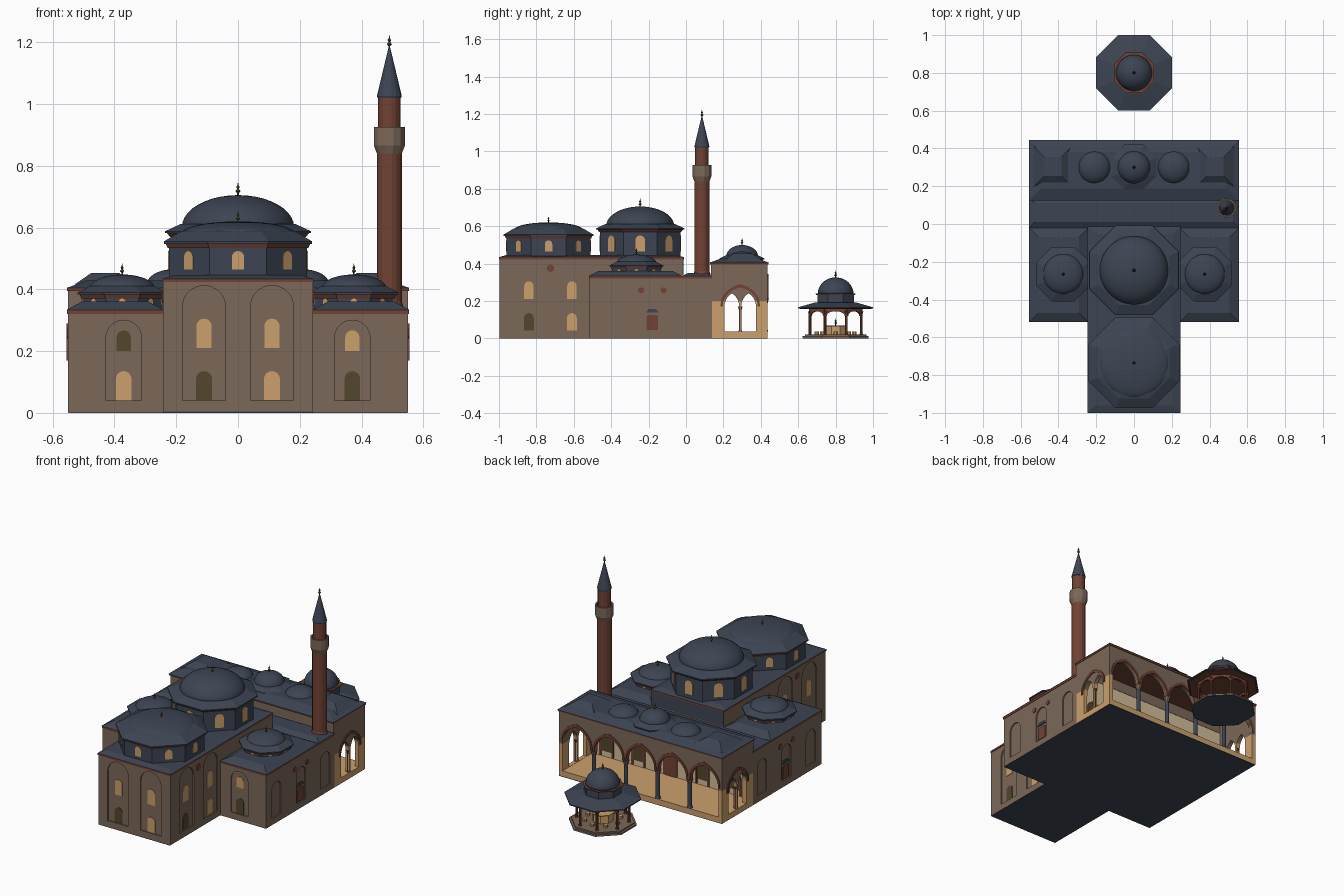
import bpy, bmesh, math
from math import pi, cos, sin, sqrt
from mathutils import Matrix, Vector

if "Cube" in bpy.data.objects:
    bpy.data.objects.remove(bpy.data.objects["Cube"])

def material(name, rgb):
    m = bpy.data.materials.new(name)
    m.diffuse_color = (*rgb, 1)
    m.use_nodes = True
    m.node_tree.nodes["Principled BSDF"].inputs["Base Color"].default_value = m.diffuse_color
    return m

STONE = material("brown stone", (0.20, 0.14, 0.10))
LEAD = material("lead roof", (0.046, 0.059, 0.086))
BRICK = material("red brick", (0.165, 0.055, 0.034))
TAN = material("tan limestone", (0.60, 0.35, 0.15))
PLASTER = material("pale plaster", (0.66, 0.52, 0.32))
BRONZE = material("olive bronze", (0.085, 0.062, 0.025))

def mesh_object(name, verts, faces, mat, smooth=False):
    me = bpy.data.meshes.new(name)
    me.from_pydata(verts, [], faces)
    bm = bmesh.new()
    bm.from_mesh(me)
    bmesh.ops.remove_doubles(bm, verts=bm.verts, dist=1e-5)
    bmesh.ops.recalc_face_normals(bm, faces=bm.faces)
    bm.to_mesh(me)
    bm.free()
    me.materials.append(mat)
    for p in me.polygons:
        p.use_smooth = smooth
    ob = bpy.data.objects.new(name, me)
    bpy.context.collection.objects.link(ob)
    return ob

def block(name, x0, x1, y0, y1, z0, z1, mat, inset=0):
    """Box, or hipped frustum when inset > 0."""
    i = inset
    v = [(x0, y0, z0), (x1, y0, z0), (x1, y1, z0), (x0, y1, z0),
         (x0 + i, y0 + i, z1), (x1 - i, y0 + i, z1), (x1 - i, y1 - i, z1), (x0 + i, y1 - i, z1)]
    f = [(3, 2, 1, 0), (4, 5, 6, 7)] + [(k, (k + 1) % 4, (k + 1) % 4 + 4, k + 4) for k in range(4)]
    return mesh_object(name, v, f, mat)

def lathe(name, profile, n, loc, mat, smooth=False):
    """Closed turned shape; an octagon is sized by its flat sides."""
    k = 1 / cos(pi / n) if n <= 8 else 1
    pts = [(0, profile[0][1])] + list(profile) + [(0, profile[-1][1])]
    v = [(loc[0] + r * k * cos(2 * pi * (j + .5) / n), loc[1] + r * k * sin(2 * pi * (j + .5) / n), z)
         for r, z in pts for j in range(n)]
    f = [(i * n + j, i * n + (j + 1) % n, (i + 1) * n + (j + 1) % n, (i + 1) * n + j)
         for i in range(len(pts) - 1) for j in range(n)]
    return mesh_object(name, v, f, mat, smooth)

def dome(name, r, z, h, loc, n=32):
    prof = [(r * cos(t * pi / 20), z + h * sin(t * pi / 20)) for t in range(11)]
    return lathe(name, prof, n, loc, LEAD, True)

def finial(name, z, h, loc):
    prof = [(.06, 0), (.06, .2), (.2, .35), (.06, .5), (.14, .65), (.05, .78), (.01, 1)]
    lathe(name, [(r * h, z + q * h) for r, q in prof], 10, loc, BRONZE)

def arch(w, z0, zs, za, point=0.0, n=8):
    """Arch outline: width, sill, springing and crown heights, pointedness."""
    c, a1 = point, math.acos(point / (1 + point))
    k = (za - zs) / sqrt(1 + 2 * c)
    half = [(w / 2 * ((1 + c) * cos(a1 * i / n) - c), zs + k * (1 + c) * sin(a1 * i / n)) for i in range(n + 1)]
    right = [(w / 2, z0)] + half
    return right + [(-x, z) for x, z in reversed(right[:-1])]

def prism(name, pts, loc, ang, d0, d1, mat):
    """Extrude a wall outline between two depths (outward positive)."""
    m = Matrix.Translation(Vector((*loc, 0))) @ Matrix.Rotation(ang, 4, 'Z')
    n = len(pts)
    v = [m @ Vector((x, -d, z)) for d in (d0, d1) for x, z in pts]
    f = [tuple(range(n)), tuple(range(2 * n - 1, n - 1, -1))]
    f += [(i, (i + 1) % n, (i + 1) % n + n, i + n) for i in range(n)]
    return mesh_object(name, v, f, mat)

def arch_band(name, inner, outer, loc, ang, d0, d1, mat):
    m = Matrix.Translation(Vector((*loc, 0))) @ Matrix.Rotation(ang, 4, 'Z')
    n = len(inner)
    v = [m @ Vector((x, -d, z)) for d in (d0, d1) for ring in (inner, outer) for x, z in ring]
    f = [(0, n, 3 * n, 2 * n), (n - 1, 2 * n - 1, 4 * n - 1, 3 * n - 1)]
    for i in range(n - 1):
        for a, b in ((0, n), (n, 3 * n), (3 * n, 2 * n), (2 * n, 0)):
            f.append((a + i, a + i + 1, b + i + 1, b + i))
    mesh_object(name, v, f, mat)

def carve(ob, cutters):
    for c in cutters:
        md = ob.modifiers.new("cut", 'BOOLEAN')
        md.object, md.operation, md.solver = c, 'DIFFERENCE', 'EXACT'
    ev = ob.evaluated_get(bpy.context.evaluated_depsgraph_get())
    me = bpy.data.meshes.new_from_object(ev)
    ob.modifiers.clear()
    ob.data = me
    for c in cutters:
        bpy.data.objects.remove(c)

def disc(name, loc, ang, z, r):
    prism(name, [(r * cos(t * pi / 8), z + r * sin(t * pi / 8)) for t in range(16)], loc, ang, -.002, .004, BRICK)

def window(name, loc, ang, z0, z1, w, mat, d=-0.008):
    prism(name, arch(w, z0, z1 - w / 2, z1), loc, ang, d - .003, d + .003, mat)

R, L = pi / 2, -pi / 2
SIDES = ((1, R), (-1, L))

# Ground slabs seen from below
block("hall_base", -.24, .24, -.997, -.5, 0, .004, LEAD)
block("wing_base", -.548, .548, -.513, .437, 0, .004, LEAD)

# Side wings with blind arches
wing = block("wing_walls", -.55, .55, -.515, .14, .002, .325, STONE)
cuts = []
for s, a in SIDES:
    cuts.append(prism("cut", arch(.115, .04, .243, .30), (s * .37, -.515), 0, -.008, .02, STONE))
    for y in (-.415, -.18, .055):
        cuts.append(prism("cut", arch(.09, .04, .205, .25), (s * .55, y), a, -.008, .02, STONE))
    window("wing_lower_window", (s * .37, -.515), 0, .04, .135, .05, TAN if s < 0 else BRONZE)
    window("wing_upper_window", (s * .37, -.515), 0, .20, .267, .046, BRONZE if s < 0 else TAN)
    prism("side_door", arch(.06, .045, .12, .125), (s * .55, -.18), a, -.01, -.003, BRICK)
    prism("door_hood", [(-.035, .138), (.035, .138), (.02, .156), (-.02, .156)], (s * .55, -.18), a, -.01, -.002, LEAD)
    for y in (-.24, -.12):
        disc("wing_medallion", (s * .55, y), a, .257, .016)
carve(wing, cuts)

# Tall prayer hall
hall = block("prayer_hall_walls", -.242, .242, -.997, -.02, .002, .425, STONE)
cuts = []
for s, a in SIDES:
    places = [((s * .11, -.997), 0), ((s * .242, -.84), a), ((s * .242, -.61), a)]
    for k, (p, ang) in enumerate(places):
        cuts.append(prism("cut", arch(.138, .04, .345, .412), p, ang, -.008, .02, STONE))
        dark = (k == 0 and s < 0) or k == 1
        window("hall_lower_window", p, ang, .042, .135, .052, BRONZE if dark else TAN)
        window("hall_upper_window", p, ang, .21, .305, .05, TAN)
    disc("hall_medallion", (s * .242, -.725), a, .375, .02)
carve(hall, cuts)
block("hall_rear_lead", -.242, .242, -.02, -.014, .34, .424, LEAD)

# Cornices and roofs
block("wing_cornice", -.553, .553, -.518, .14, .32, .333, BRICK)
block("hall_cornice", -.245, .245, -1.0, -.012, .423, .434, BRICK)
block("hall_roof", -.246, .246, -1.0, -.012, .434, .446, LEAD, .04)
block("rear_strip_roof", -.555, .555, -.02, .14, .333, .35, LEAD, .03)
for s, a in SIDES:
    x0, x1 = sorted((s * .24, s * .556))
    block("wing_roof", x0, x1, -.52, -.02, .333, .36, LEAD, .05)

def drum(name, loc, ap, z0, z1, win, eave):
    """Octagonal drum with arched windows, brick cornice and lead eave."""
    lathe(name + "_drum", [(ap, z0), (ap, z1)], 8, loc, LEAD)
    lathe(name + "_cornice", [(ap + .004, z1 - .008), (eave - .004, z1 + .006)], 8, loc, BRICK)
    if win:
        for k in range(8):
            t = k * pi / 4
            p = (loc[0] + ap * sin(t), loc[1] - ap * cos(t))
            window(name + "_window", p, t, *win, TAN, 0)

# Main dome
c = (0, -.245)
drum("main_dome", c, .215, .43, .577, (.465, .55, .05), .235)
lathe("main_dome_eave", [(.237, .582), (.236, .588), (.185, .612)], 8, c, LEAD)
dome("main_dome_shell", .182, .602, .103, c, 40)
finial("main_dome_finial", .702, .045, c)

# Front low dome
c = (0, -.735)
drum("front_dome", c, .224, .43, .542, (.465, .524, .04), .238)
lathe("front_dome_eave", [(.24, .547), (.24, .555), (.19, .585), (.12, .605)], 8, c, LEAD)
dome("front_dome_shell", .185, .58, .04, c, 32)
finial("front_dome_finial", .617, .036, c)

# Wing domes
for s in (-1, 1):
    c = (s * .375, -.265)
    drum("wing_dome", c, .128, .335, .378, (.35, .37, .022), .142)
    lathe("wing_dome_eave", [(.144, .383), (.144, .39), (.105, .41)], 8, c, LEAD)
    dome("wing_dome_shell", .107, .402, .046, c)
    finial("wing_dome_finial", .446, .038, c)

# Portico floor, rear wall with door and windows
block("portico_floor", -.55, .55, .14, .437, .002, .036, TAN)
block("portico_rear_wall", -.54, .54, .138, .148, .03, .4, PLASTER)
for i in range(-2, 3):
    p = (i * .215, .148)
    top = .2 if i == 0 else .17
    window("portico_door" if i == 0 else "portico_window", p, pi, .036 if i == 0 else .07, top, .07, BRICK if i == 0 else BRONZE, .001)
    arch_band("portico_opening_trim", arch(.07, .04, top - .035, top), arch(.095, .04, top - .035, top + .013), p, pi, 0, .006, BRICK)

# Portico arcade on slim columns
arcade = block("portico_arcade", -.55, .55, .412, .437, .21, .4, STONE)
cuts = []
for i in range(-2, 3):
    p = (i * .215, .437)
    cuts.append(prism("cut", arch(.188, .1, .225, .325, .5), p, pi, -.05, .05, STONE))
    arch_band("arcade_brick_arch", arch(.188, .212, .225, .325, .5), arch(.212, .212, .225, .345, .5), p, pi, -.02, .004, BRICK)
    if i < 2:
        q = (i * .215 + .1075, .424)
        lathe("arcade_column", [(.017, .036), (.012, .05), (.012, .19)], 12, q, LEAD)
        lathe("arcade_capital", [(.012, .185), (.019, .212)], 8, q, STONE)
carve(arcade, cuts)

# Portico end walls with twin lancets: tan below, brown above
for s, a in SIDES:
    end = block("portico_end_wall", *sorted((s * .55, s * .525)), .14, .437, .034, .4, STONE)
    cuts = [prism("cut", arch(.08, .037, .165, .24, .5), (s * .55, y), a, -.06, .05, STONE) for y in (.245, .335)]
    carve(end, cuts)
    bm = bmesh.new()
    bm.from_mesh(end.data)
    bmesh.ops.bisect_plane(bm, geom=bm.verts[:] + bm.edges[:] + bm.faces[:], plane_co=(0, 0, .2), plane_no=(0, 0, 1))
    bm.to_mesh(end.data)
    bm.free()
    end.data.materials.clear()
    end.data.materials.append(STONE)
    end.data.materials.append(TAN)
    for f in end.data.polygons:
        f.material_index = 1 if f.center.z < .2 else 0
    arch_band("end_brick_arch", arch(.185, .17, .18, .272, .4), arch(.21, .17, .18, .29, .4), (s * .55, .29), a, -.002, .005, BRICK)
    lathe("end_wall_column", [(.009, .036), (.007, .05), (.007, .15), (.012, .17)], 10, (s * .538, .29), BRICK)

# Portico roof: hips, pyramids and three domes
block("portico_rear_upper_wall", -.55, .55, .135, .15, .33, .4, STONE)
block("portico_cornice", -.553, .553, .128, .441, .394, .405, BRICK)
block("portico_roof", -.556, .556, .124, .445, .404, .428, LEAD, .065)
for s in (-1, 1):
    block("portico_pyramid", s * .43 - .1, s * .43 + .1, .2, .41, .415, .453, LEAD, .055)
    dome("portico_side_dome", .086, .415, .05, (s * .21, .3))
c = (0, .3)
drum("portico_dome", c, .108, .405, .418, None, .116)
lathe("portico_dome_eave", [(.12, .422), (.12, .427), (.085, .445)], 8, c, LEAD)
dome("portico_dome_shell", .086, .437, .062, c)
finial("portico_dome_finial", .497, .04, c)

# Minaret
c = (.49, .085)
lathe("minaret_shaft", [(.046, .3), (.046, .345), (.041, .36), (.041, .845)], 16, c, BRICK)
lathe("minaret_balcony", [(.04, .835), (.052, .865), (.052, .926), (.044, .926), (.044, .9)], 12, c, STONE)
lathe("minaret_upper_shaft", [(.037, .85), (.037, 1.026)], 16, c, BRICK)
lathe("minaret_cap", [(.039, 1.02), (.041, 1.026), (.003, 1.182)], 16, c, LEAD)
finial("minaret_finial", 1.178, .045, c)

# Ablution fountain
c = (0, .8)
lathe("fountain_base", [(.175, 0), (.175, .004)], 8, c, LEAD)
lathe("fountain_platform", [(.177, .003), (.177, .012), (.165, .012), (.165, .02)], 8, c, STONE)
lathe("fountain_basin", [(.055, .018), (.055, .062), (.06, .07), (.04, .07)], 8, c, TAN)
finial("basin_spout", .068, .04, c)
lathe("fountain_roof_soffit", [(.19, .157), (.195, .162)], 8, c, BRICK)
lathe("fountain_roof", [(.2, .16), (.2, .166), (.11, .192)], 8, c, LEAD)
lathe("fountain_drum", [(.098, .185), (.098, .235)], 8, c, LEAD)
lathe("fountain_drum_cornice", [(.103, .232), (.107, .24)], 8, c, BRICK)
dome("fountain_dome", .096, .238, .088, c)
finial("fountain_finial", .324, .04, c)
for k in range(8):
    t, u = k * pi / 4, k * pi / 4 + pi / 8
    q = (.148 * sin(u), .8 - .148 * cos(u))
    lathe("fountain_column", [(.01, .018), (.007, .03), (.007, .13), (.012, .145)], 8, q, BRICK)
    p = (.137 * sin(t), .8 - .137 * cos(t))
    arch_band("fountain_arch", arch(.094, .12, .122, .145), arch(.113, .12, .158, .159), p, t, -.006, .006, BRICK)
    lathe("fountain_stool", [(.012, .018), (.012, .036)], 8, (.1 * sin(t), .8 - .1 * cos(t)), TAN)
